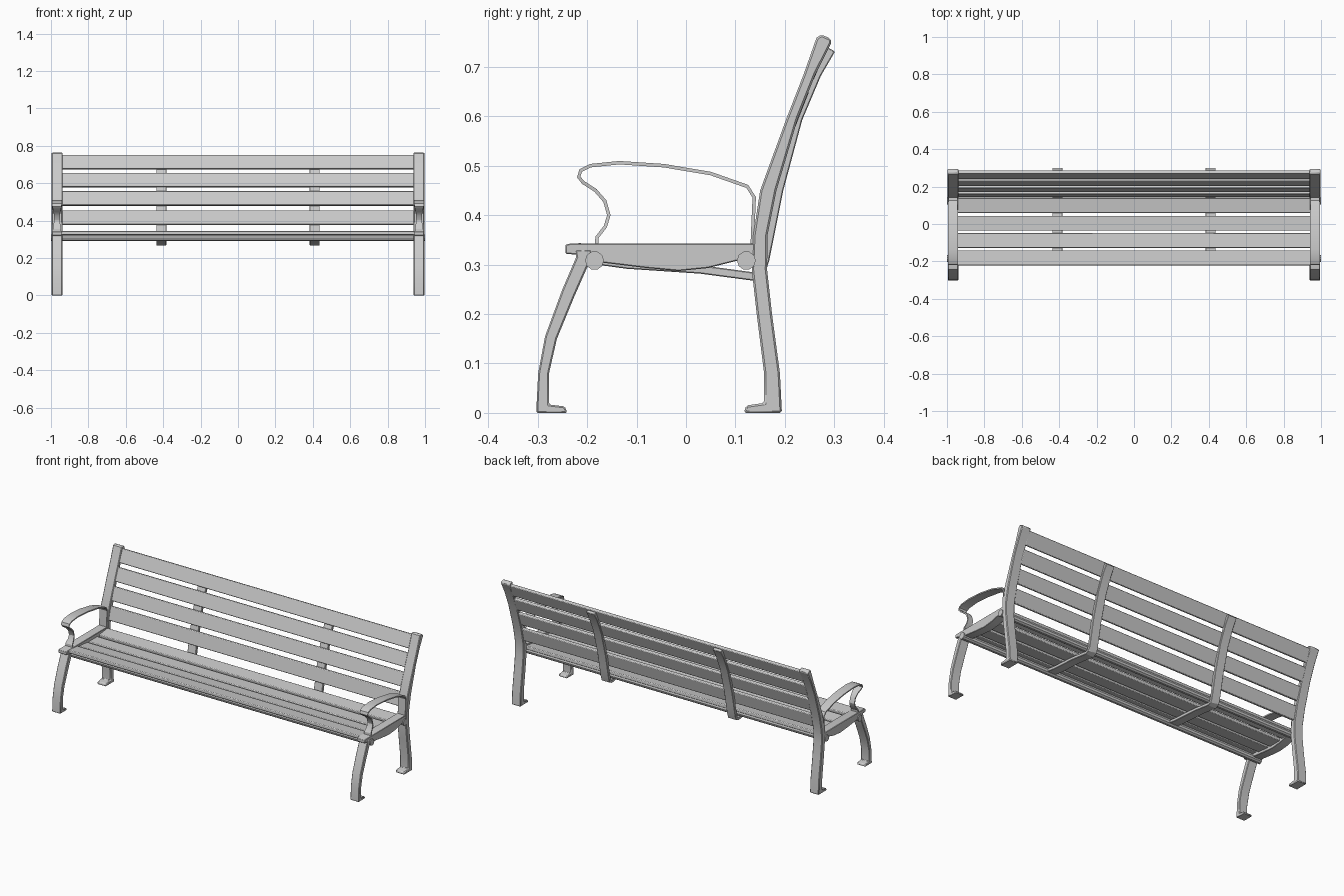
import bpy, bmesh, math
from mathutils import Vector

if "Cube" in bpy.data.objects:
    bpy.data.objects.remove(bpy.data.objects["Cube"])

SIDE_X = 0.967


def finish(name, bm, mirror=False, bevel=0, segments=1):
    bmesh.ops.recalc_face_normals(bm, faces=bm.faces)
    mesh = bpy.data.meshes.new(name)
    bm.to_mesh(mesh)
    bm.free()
    ob = bpy.data.objects.new(name, mesh)
    bpy.context.collection.objects.link(ob)
    if bevel:
        m = ob.modifiers.new("Bevel", 'BEVEL')
        m.width, m.segments = bevel, segments
        m.limit_method, m.angle_limit = 'ANGLE', math.radians(40)
    if mirror:
        ob.modifiers.new("Mirror", 'MIRROR')
    bpy.ops.object.select_all(action='DESELECT')
    bpy.context.view_layer.objects.active = ob
    ob.select_set(True)
    bpy.ops.object.shade_smooth_by_angle(angle=math.radians(30))
    return ob


def plate(name, profile, x, width, **kw):
    """Side profile (y, z) extruded across x."""
    bm = bmesh.new()
    face = bm.faces.new([bm.verts.new((x - width / 2, y, z)) for y, z in profile])
    out = bmesh.ops.extrude_face_region(bm, geom=[face])
    moved = [v for v in out['geom'] if isinstance(v, bmesh.types.BMVert)]
    bmesh.ops.translate(bm, vec=(width, 0, 0), verts=moved)
    return finish(name, bm, mirror=True, **kw)


def strap(name, path, x, thick, half_widths, **kw):
    """Flat bar following a (y, z) path, with a width at each point."""
    bm = bmesh.new()
    pts = [Vector(p) for p in path]
    rings = []
    for i, p in enumerate(pts):
        t = (pts[min(i + 1, len(pts) - 1)] - pts[max(i - 1, 0)]).normalized()
        n = Vector((-t.y, t.x)) * thick / 2
        w = half_widths[i]
        rings.append([bm.verts.new((x + sx * w, p.x + sn * n.x, p.y + sn * n.y))
                      for sx, sn in ((-1, -1), (1, -1), (1, 1), (-1, 1))])
    for a, b in zip(rings, rings[1:]):
        for k in range(4):
            bm.faces.new((a[k], a[(k + 1) % 4], b[(k + 1) % 4], b[k]))
    bm.faces.new(rings[0])
    bm.faces.new(rings[-1])
    return finish(name, bm, mirror=True, **kw)


def slat(name, y, z, depth, tilt):
    bm = bmesh.new()
    bmesh.ops.create_cube(bm, size=1)
    ob = finish(name, bm, bevel=0.004, segments=2)
    for v in ob.data.vertices:
        v.co = (v.co.x * 1.89, v.co.y * depth, v.co.z * 0.019)
    ob.location = (0, y, z)
    ob.rotation_euler.x = tilt


# Back posts running from foot to top
plate("back_post", [
    (0.194, 0), (0.19, 0.08), (0.174, 0.2), (0.164, 0.29), (0.165, 0.36),
    (0.183, 0.45), (0.226, 0.595), (0.262, 0.685), (0.295, 0.75), (0.292, 0.757),
    (0.274, 0.765), (0.264, 0.759), (0.238, 0.685), (0.203, 0.595), (0.15, 0.45),
    (0.136, 0.36), (0.133, 0.29), (0.143, 0.2), (0.158, 0.08), (0.158, 0.02),
    (0.122, 0.015), (0.117, 0)], SIDE_X, 0.058, bevel=0.006)

# Front legs
plate("front_leg", [
    (-0.24, 0), (-0.245, 0.013), (-0.277, 0.017), (-0.277, 0.08), (-0.261, 0.15),
    (-0.226, 0.235), (-0.195, 0.305), (-0.19, 0.33), (-0.225, 0.33), (-0.222, 0.315),
    (-0.25, 0.25), (-0.285, 0.155), (-0.299, 0.08), (-0.303, 0)],
    SIDE_X, 0.055, bevel=0.003)

# Seat end panels with sagging underside
plate("seat_end", [
    (-0.232, 0.343), (0.145, 0.343), (0.145, 0.315), (0.1, 0.307), (0.045, 0.293),
    (-0.015, 0.287), (-0.08, 0.293), (-0.17, 0.304), (-0.2, 0.318),
    (-0.244, 0.322), (-0.244, 0.34)], SIDE_X, 0.053, bevel=0.002)

# Looping armrests
arm = [(-0.181, 0.335), (-0.18, 0.355), (-0.163, 0.377), (-0.156, 0.4), (-0.164, 0.428),
       (-0.183, 0.45), (-0.208, 0.466), (-0.217, 0.477), (-0.213, 0.49), (-0.193, 0.5),
       (-0.135, 0.506), (-0.045, 0.5), (0.05, 0.484), (0.124, 0.458), (0.138, 0.436),
       (0.136, 0.39), (0.134, 0.34)]
arm_w = [0.024, 0.022, 0.018, 0.016, 0.016, 0.018, 0.022, 0.025, 0.026, 0.027,
         0.027, 0.027, 0.026, 0.025, 0.024, 0.024, 0.024]
strap("armrest", arm, 0.968, 0.007, arm_w)

# Inner straps under the seat and behind the back
rib = [(-0.185, 0.309), (-0.12, 0.3), (-0.03, 0.294), (0.03, 0.29), (0.09, 0.282),
       (0.135, 0.276), (0.152, 0.283), (0.16, 0.31), (0.172, 0.37), (0.188, 0.45),
       (0.227, 0.595), (0.265, 0.685), (0.294, 0.735)]
strap("inner_support", rib, 0.41, 0.017, [0.027] * len(rib), bevel=0.002)

# Cross tubes
for name, y in (("front_tube", -0.185), ("rear_tube", 0.122)):
    bpy.ops.mesh.primitive_cylinder_add(vertices=10, radius=0.019, depth=2.0,
                                        location=(0, y, 0.308),
                                        rotation=(0, math.pi / 2, 0))
    bpy.context.object.name = name

# Seat slats
for i, (y, z, tilt) in enumerate(((-0.181, 0.331, -0.08), (-0.088, 0.318, -0.1),
                                  (0.004, 0.313, 0.0), (0.099, 0.322, 0.12))):
    slat(f"seat_slat_{i + 1}", y, z, 0.08, tilt)

# Back slats
for i, (y, z, slope) in enumerate(((0.161, 0.415, 0.25), (0.19, 0.518, 0.33),
                                   (0.226, 0.617, 0.39), (0.264, 0.712, 0.42))):
    slat(f"back_slat_{i + 1}", y, z, 0.079, math.pi / 2 - math.atan(slope))
